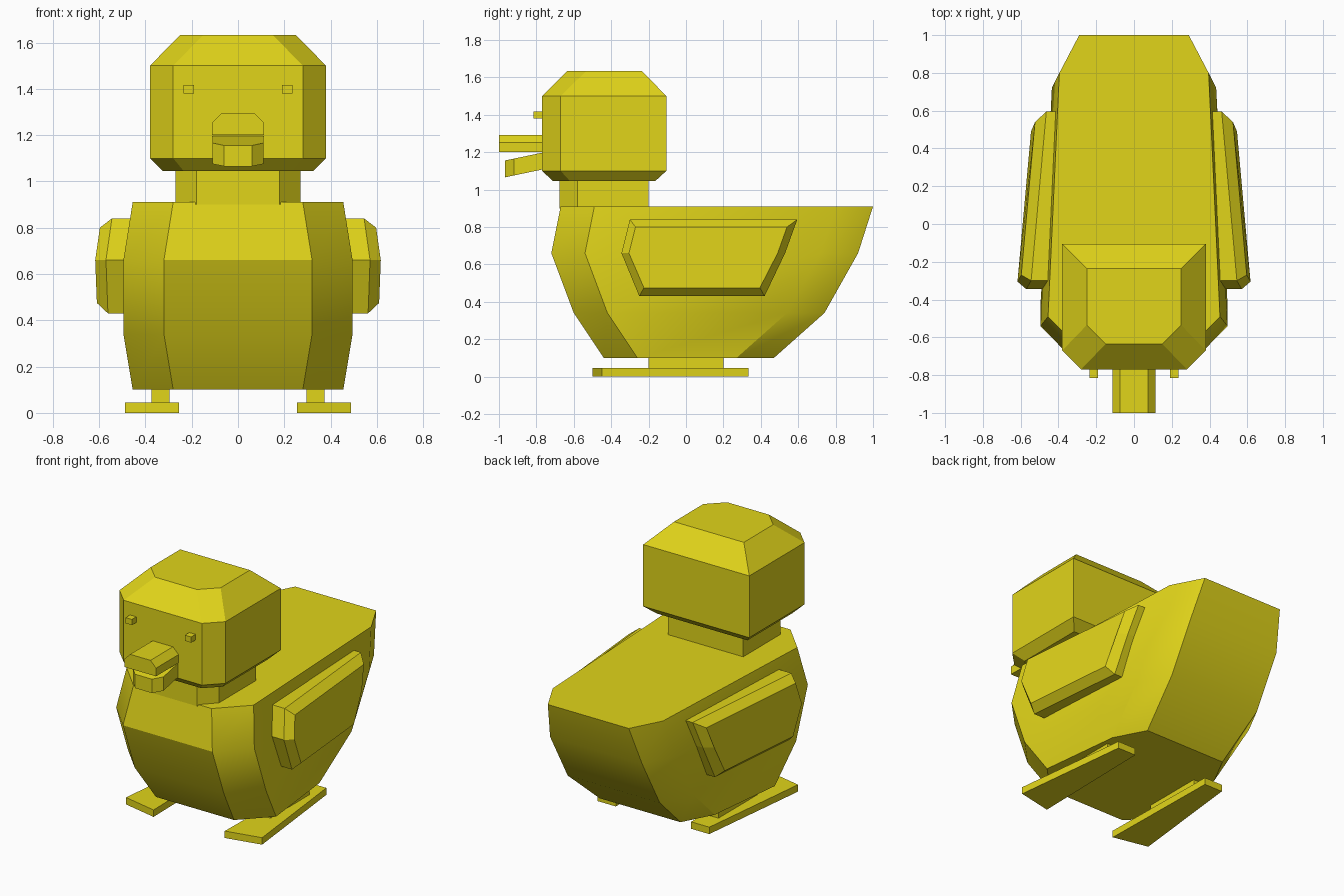
import bpy, bmesh, math

if "Cube" in bpy.data.objects:
    bpy.data.objects.remove(bpy.data.objects["Cube"])

mat = bpy.data.materials.new("yellow")
mat.diffuse_color = (0.75, 0.66, 0.01, 1)
mat.use_nodes = True
mat.node_tree.nodes["Principled BSDF"].inputs["Base Color"].default_value = mat.diffuse_color


def loft(name, rings, mirror=False):
    """Skin equal-length rings of points, cap both ends; optionally mirror over x."""
    bm = bmesh.new()
    vs = [[bm.verts.new(p) for p in r] for r in rings]
    n = len(vs[0])
    for a, b in zip(vs, vs[1:]):
        for i in range(n):
            j = (i + 1) % n
            bm.faces.new((a[i], a[j], b[j], b[i]))
    bm.faces.new(vs[0])
    bm.faces.new(vs[-1])
    bmesh.ops.recalc_face_normals(bm, faces=bm.faces)
    me = bpy.data.meshes.new(name)
    bm.to_mesh(me)
    bm.free()
    me.materials.append(mat)
    ob = bpy.data.objects.new(name, me)
    bpy.context.collection.objects.link(ob)
    if mirror:
        m = ob.modifiers.new("mirror", 'MIRROR')
        m.use_axis = (True, False, False)
        m.use_mirror_merge = False
    return ob


def prism(name, outline, z0, z1, mirror=False):
    return loft(name, [[(x, y, z) for x, y in outline] for z in (z0, z1)], mirror)


def sym(half):
    """Complete a half outline by reflecting it over x."""
    return half + [(-x, y) for x, y in reversed(half)]


def level(half, z):
    return [(x, y, z) for x, y in sym(half)]


# Body: (z, front y, back y, half width), chamfered corners, narrower at the tail
rings = []
for z, f, b, w in [(0.10, -0.44, 0.47, 0.455), (0.34, -0.60, 0.74, 0.495),
                   (0.66, -0.72, 0.92, 0.495), (0.91, -0.67, 1.0, 0.455)]:
    half = [(w - 0.175, f), (w, f + 0.18), (w - 0.06, b - 0.20), (w - 0.165, b)]
    rings.append(level(half, z))
body = loft("body", rings)
bpy.context.view_layer.objects.active = body
body.select_set(True)
bpy.ops.object.shade_smooth_by_angle(angle=math.radians(30))

# Neck
prism("neck", sym([(0.18, -0.675), (0.27, -0.58), (0.27, -0.20)]), 0.90, 1.06)

# Head: chamfered front corners, tapered top and bottom
rings = []
for z, f, b, w, c in [(1.045, -0.71, -0.165, 0.325, 0.09), (1.10, -0.77, -0.105, 0.38, 0.10),
                      (1.50, -0.77, -0.105, 0.38, 0.10), (1.633, -0.635, -0.235, 0.25, 0.10)]:
    rings.append(level([(w - c, f), (w, f + c), (w, b)], z))
loft("head", rings)

# Beak
upper = sym([(0.113, 1.20), (0.113, 1.253), (0.073, 1.293)])
loft("upper_beak", [[(x, y, z) for x, z in upper] for y in (-1.0, -0.75)])
lower = sym([(0.11, -0.75), (0.11, -0.92), (0.06, -0.968)])
loft("lower_beak", [[(x, y, z + (y + 0.77) * 0.21) for x, y in lower]
                    for z in (1.107, 1.197)])

# Eyes
prism("eyes", [(0.19, -0.815), (0.235, -0.815), (0.235, -0.75), (0.19, -0.75)],
      1.38, 1.417, True)

# Wings: bevelled plates leaning in toward the tail and the top
rim = [(-0.30, 0.84), (0.595, 0.84), (0.53, 0.66), (0.42, 0.43), (-0.25, 0.43), (-0.345, 0.66)]
face = [(-0.27, 0.80), (0.54, 0.80), (0.49, 0.66), (0.395, 0.475), (-0.225, 0.475), (-0.305, 0.66)]


def wing_ring(pts, off):
    return [(0.57 + off - 0.09 * (y + 0.34) - 0.12 * max(0, z - 0.66), y, z) for y, z in pts]


loft("wings", [wing_ring(rim, -0.10), wing_ring(rim, 0), wing_ring(face, 0.05)], True)

# Legs and tapered feet
prism("legs", [(0.295, -0.20), (0.373, -0.20), (0.373, 0.20), (0.295, 0.20)], 0.04, 0.12, True)
prism("feet", [(0.255, -0.50), (0.488, -0.45), (0.40, 0.333), (0.27, 0.333)], 0.0, 0.045, True)
